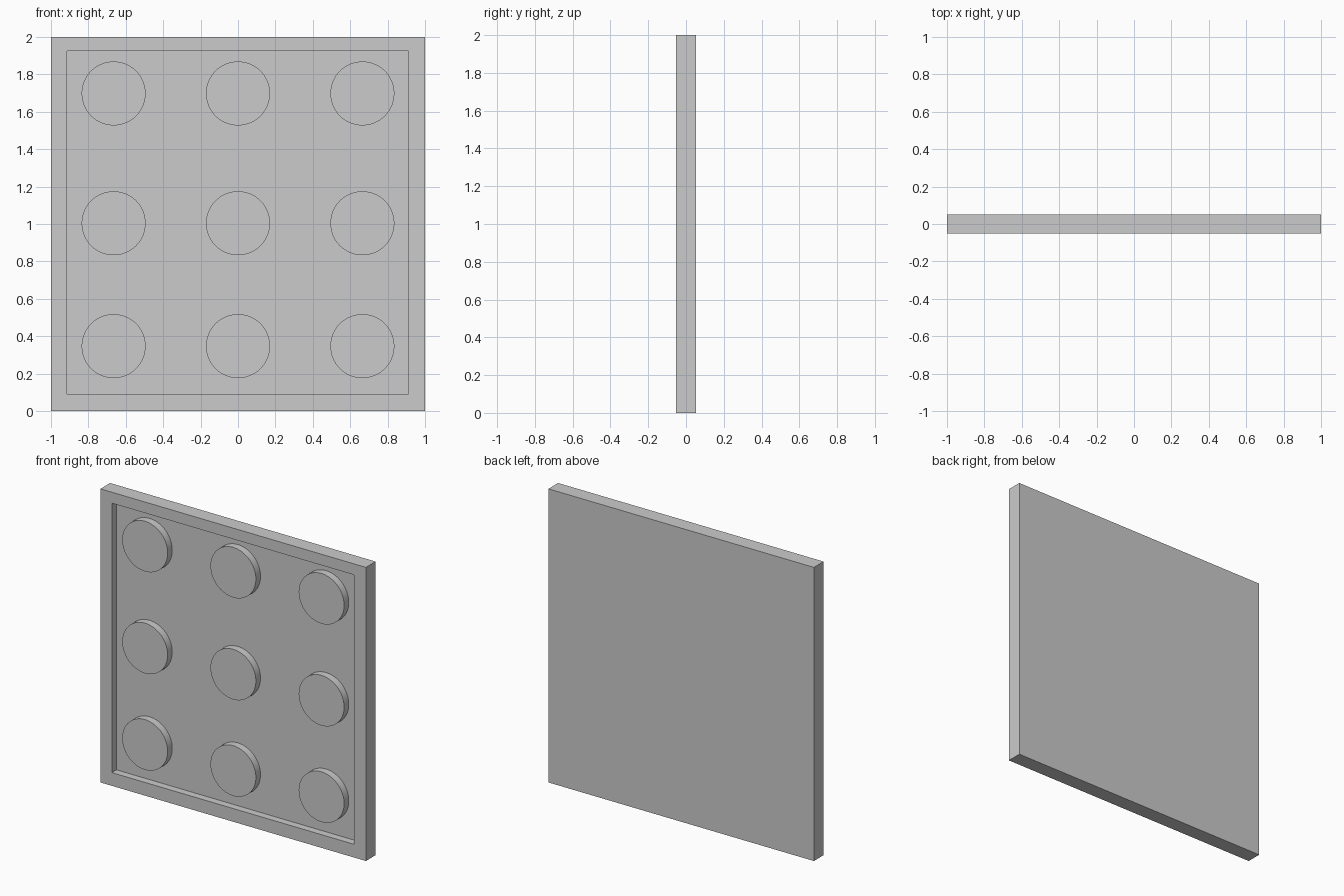
import bpy, bmesh, math

if "Cube" in bpy.data.objects:
    bpy.data.objects.remove(bpy.data.objects["Cube"])

HALF_T = 0.052          # half the panel thickness
DEPTH = 0.05            # recess depth
RECESS_X = (-0.914, 0.912)
RECESS_Z = (0.09, 1.925)


def finish(bm, name):
    bmesh.ops.recalc_face_normals(bm, faces=bm.faces)
    mesh = bpy.data.meshes.new(name)
    bm.to_mesh(mesh)
    bm.free()
    obj = bpy.data.objects.new(name, mesh)
    bpy.context.collection.objects.link(obj)
    return obj


# Square panel with a raised rim around a shallow front recess
bm = bmesh.new()
bmesh.ops.create_cube(bm, size=1)
for v in bm.verts:
    v.co = (v.co.x * 2, v.co.y * 2 * HALF_T, v.co.z * 2 + 1)
bm.normal_update()
front = min(bm.faces, key=lambda f: f.calc_center_median().y)
bmesh.ops.inset_region(bm, faces=[front], thickness=0.08)
for v in front.verts:
    v.co.x = RECESS_X[v.co.x > 0]
    v.co.z = RECESS_Z[v.co.z > 1]
floor = bmesh.ops.extrude_discrete_faces(bm, faces=[front])["faces"][0]
for v in floor.verts:
    v.co.y += DEPTH
finish(bm, "rimmed_panel")


# Round studs, three by three, flush with the rim
def stud(name, x, z, radius=0.171):
    bpy.ops.mesh.primitive_cylinder_add(
        vertices=64, radius=radius, depth=DEPTH,
        location=(x, -HALF_T + DEPTH / 2, z), rotation=(math.pi / 2, 0, 0))
    bpy.context.object.name = name
    bpy.ops.object.shade_smooth_by_angle()


for row, z in zip(("lower", "middle", "upper"), (0.347, 1.004, 1.698)):
    for col, x in zip(("left", "centre", "right"), (-0.665, 0, 0.665)):
        stud(f"{row}_{col}_stud", x, z)
